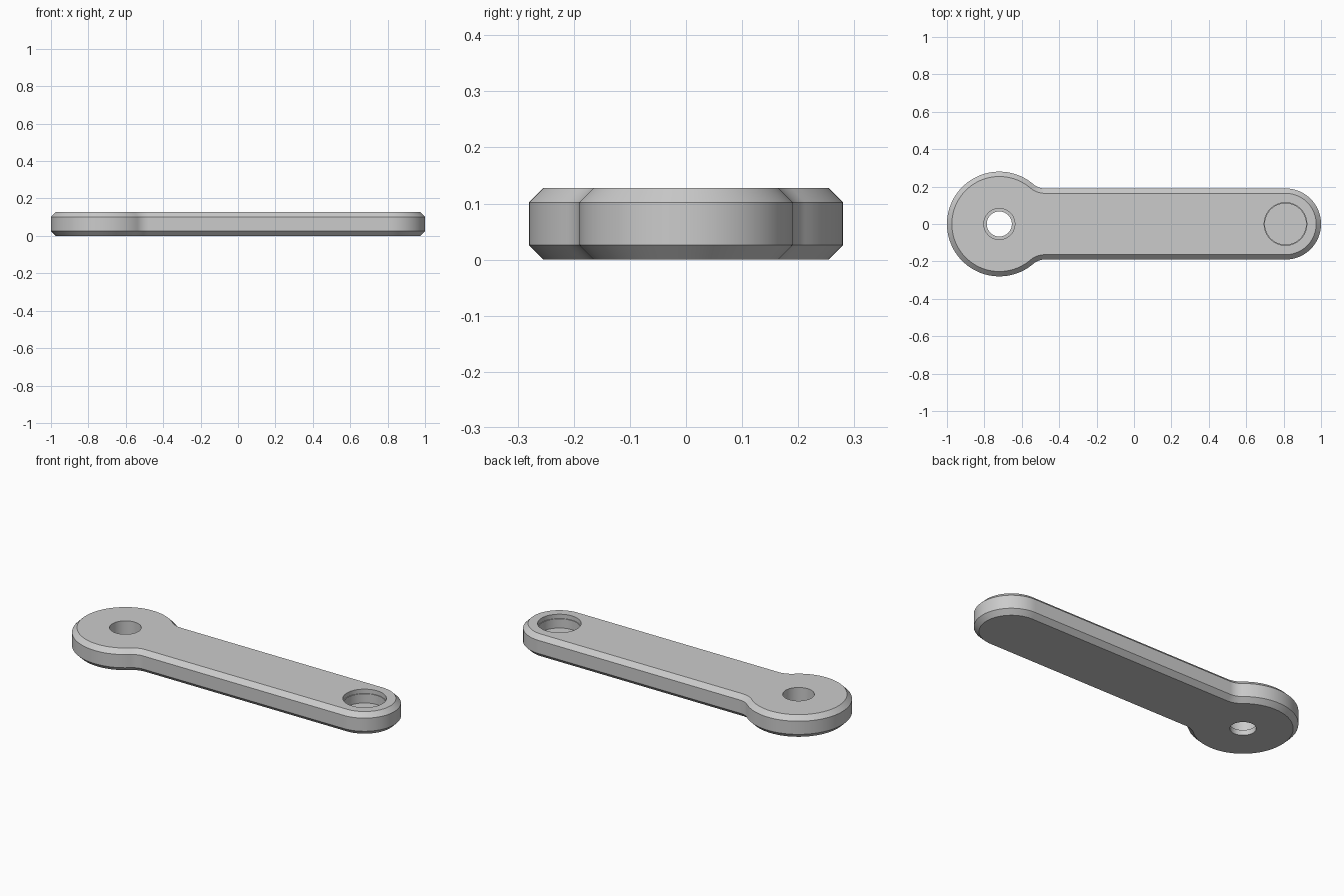
import bpy, bmesh
from math import pi, sin, cos, atan2, sqrt, radians

cube = bpy.data.objects.get("Cube")
if cube:
    bpy.data.objects.remove(cube, do_unlink=True)

HEIGHT, CHAMFER = 0.128, 0.026
BIG_X, BIG_R = -0.72, 0.28        # round head
END_X, END_R = 0.81, 0.19         # rounded tip, also half the bar width
FILLET = 0.094                    # blend between head and bar
FILLET_Y = END_R + FILLET
FILLET_DX = sqrt((BIG_R + FILLET) ** 2 - FILLET_Y ** 2)


def arc(cx, cy, r, start, end, steps):
    return [(cx + r * cos(start + (end - start) * i / steps),
             cy + r * sin(start + (end - start) * i / steps)) for i in range(steps + 1)]


def outline(inset):
    """Lever outline, moved inwards by inset."""
    a = atan2(FILLET_Y, FILLET_DX)
    half = arc(BIG_X, 0, BIG_R - inset, pi, a, 40)
    half += arc(BIG_X + FILLET_DX, FILLET_Y, FILLET + inset, a + pi, 1.5 * pi, 12)[1:]
    half += arc(END_X, 0, END_R - inset, pi / 2, 0, 24)
    return half + [(x, -y) for x, y in half[-2:0:-1]]


def add_loop(bm, points, z):
    return [bm.verts.new((x, y, z)) for x, y in points]


def skin(bm, loops):
    """Join successive loops with quads."""
    for low, high in zip(loops, loops[1:]):
        n = len(low)
        for i in range(n):
            j = (i + 1) % n
            bm.faces.new((low[i], low[j], high[j], high[i]))


def cap(bm, loops):
    """Fill the flat area between an outline and its holes."""
    edges = [bm.edges.get((v, loop[i - 1])) for loop in loops for i, v in enumerate(loop)]
    bmesh.ops.triangle_fill(bm, edges=edges, use_beauty=True)


def bore(bm, cx, profile):
    loops = [add_loop(bm, arc(cx, 0, r, 0, 2 * pi, 64)[:-1], z) for r, z in profile]
    skin(bm, loops)
    return loops


bm = bmesh.new()

# Chamfered outer wall
wall = [add_loop(bm, outline(inset), z) for inset, z in
        ((CHAMFER, 0), (0, CHAMFER), (0, HEIGHT - CHAMFER), (CHAMFER, HEIGHT))]
skin(bm, wall)

# Stepped through hole in the head
hole = bore(bm, BIG_X, ((0.083, HEIGHT), (0.083, 0.03), (0.067, 0.03), (0.067, 0)))

# Blind pocket in the tip, with a slight step near its rim
pocket = bore(bm, END_X, ((0.114, HEIGHT), (0.114, 0.103), (0.11, 0.103), (0.11, 0.05)))
bm.faces.new(pocket[-1])

# Flat top and underside
cap(bm, [wall[-1], hole[0], pocket[0]])
cap(bm, [wall[0], hole[-1]])
bmesh.ops.recalc_face_normals(bm, faces=bm.faces)
bmesh.ops.dissolve_limit(bm, angle_limit=radians(0.1), verts=[], edges=bm.edges)

mesh = bpy.data.meshes.new("lever_arm")
bm.to_mesh(mesh)
bm.free()
lever = bpy.data.objects.new("lever_arm", mesh)
bpy.context.collection.objects.link(lever)

# Plain grey
grey = bpy.data.materials.new("light_grey")
grey.use_nodes = True
colour = (0.6, 0.6, 0.6, 1)
grey.diffuse_color = colour
grey.node_tree.nodes["Principled BSDF"].inputs["Base Color"].default_value = colour
mesh.materials.append(grey)

bpy.ops.object.select_all(action="DESELECT")
lever.select_set(True)
bpy.context.view_layer.objects.active = lever
bpy.ops.object.shade_smooth_by_angle(angle=radians(30))
